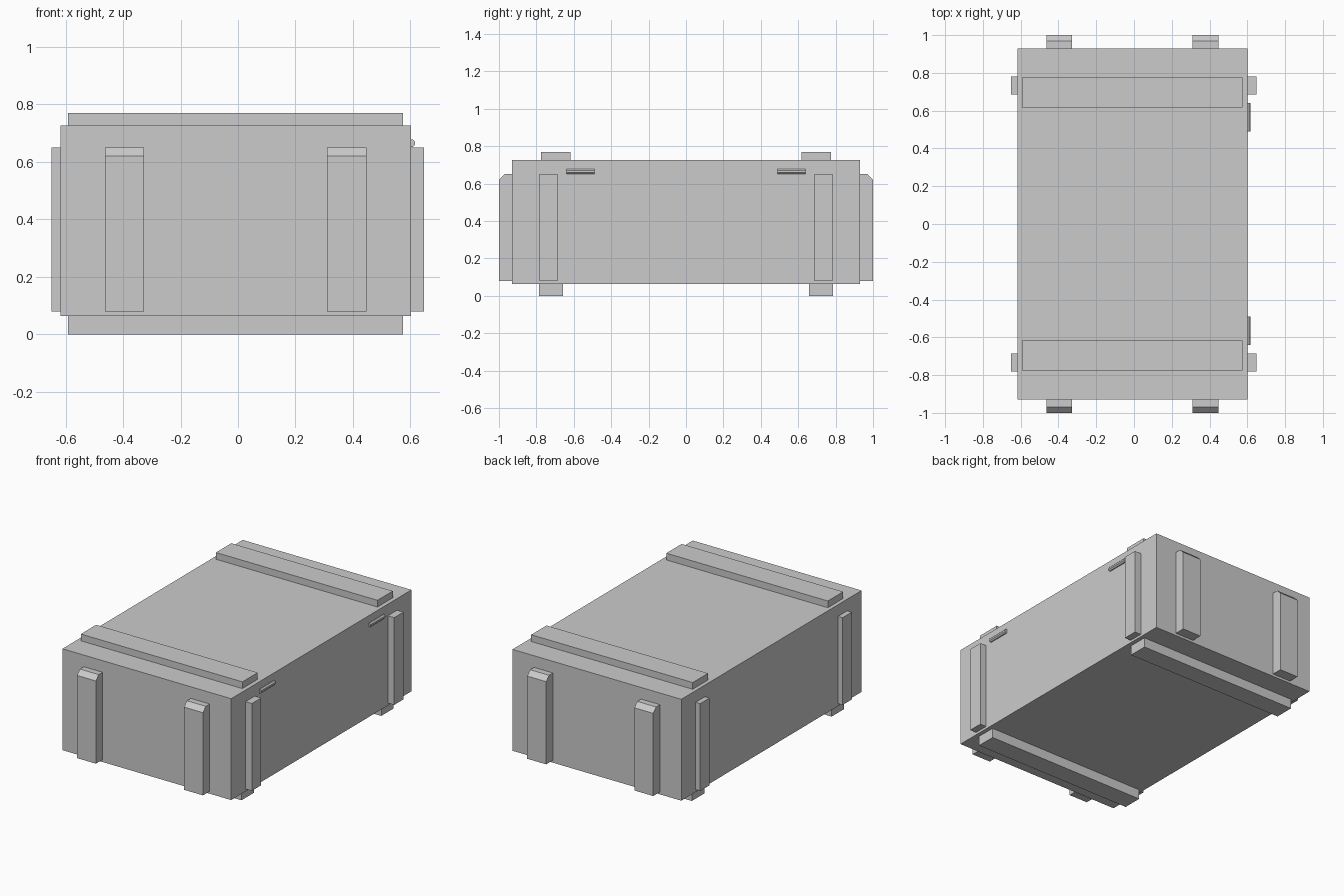
import bpy, bmesh, math
from mathutils import Matrix

old = bpy.data.objects.get("Cube")
if old:
    bpy.data.objects.remove(old, do_unlink=True)

GREY = (0.6, 0.6, 0.6, 1)
mat = bpy.data.materials.new("plain grey")
mat.use_nodes = True
mat.diffuse_color = GREY
mat.node_tree.nodes["Principled BSDF"].inputs["Base Color"].default_value = GREY


def finish(name, bm):
    bmesh.ops.recalc_face_normals(bm, faces=bm.faces)
    mesh = bpy.data.meshes.new(name)
    bm.to_mesh(mesh)
    bm.free()
    mesh.materials.append(mat)
    obj = bpy.data.objects.new(name, mesh)
    bpy.context.collection.objects.link(obj)


def box(name, x, y, z):
    """Box from three (low, high) ranges."""
    bm = bmesh.new()
    bmesh.ops.create_cube(bm, size=1)
    for v in bm.verts:
        v.co = [r[0] if c < 0 else r[1] for c, r in zip(v.co, (x, y, z))]
    finish(name, bm)


def end_post(name, x, side):
    """Upright post on an end, with its outer top edge chamfered."""
    profile = [(0.92, 0.08), (1.0, 0.08), (1.0, 0.62), (0.97, 0.65), (0.92, 0.65)]
    bm = bmesh.new()
    face = bm.faces.new([bm.verts.new((x[0], side * y, z)) for y, z in profile])
    grown = bmesh.ops.extrude_face_region(bm, geom=[face])["geom"]
    for v in grown:
        if isinstance(v, bmesh.types.BMVert):
            v.co.x = x[1]
    finish(name, bm)


def hinge(name, y):
    """Small eight-sided barrel half sunk in the side."""
    bm = bmesh.new()
    turn = Matrix.Translation((0.602, y, 0.665)) @ Matrix.Rotation(math.pi / 2, 4, "X")
    turn = turn @ Matrix.Rotation(math.pi / 8, 4, "Z")
    bmesh.ops.create_cone(bm, cap_ends=True, segments=8, radius1=0.015,
                          radius2=0.015, depth=0.15, matrix=turn)
    finish(name, bm)


# Crate body
box("crate_body", (-0.617, 0.602), (-0.93, 0.93), (0.064, 0.726))

for side, end in ((-1, "front"), (1, "back")):
    # Lid battens and floor runners
    mid = side * 0.697
    box(end + "_lid_batten", (-0.592, 0.575), (mid - 0.079, mid + 0.079), (0.72, 0.77))
    mid = side * 0.721
    box(end + "_floor_runner", (-0.592, 0.575), (mid - 0.064, mid + 0.064), (0, 0.07))
    # Side posts
    mid = side * 0.734
    span = (mid - 0.048, mid + 0.048)
    box(end + "_right_post", (-0.65, -0.61), span, (0.08, 0.65))
    box(end + "_left_post", (0.595, 0.648), span, (0.08, 0.65))
    # End posts
    end_post(end + "_end_post_right", (-0.463, -0.327), side)
    end_post(end + "_end_post_left", (0.31, 0.447), side)
    # Hinges
    hinge(end + "_hinge", side * 0.565)
